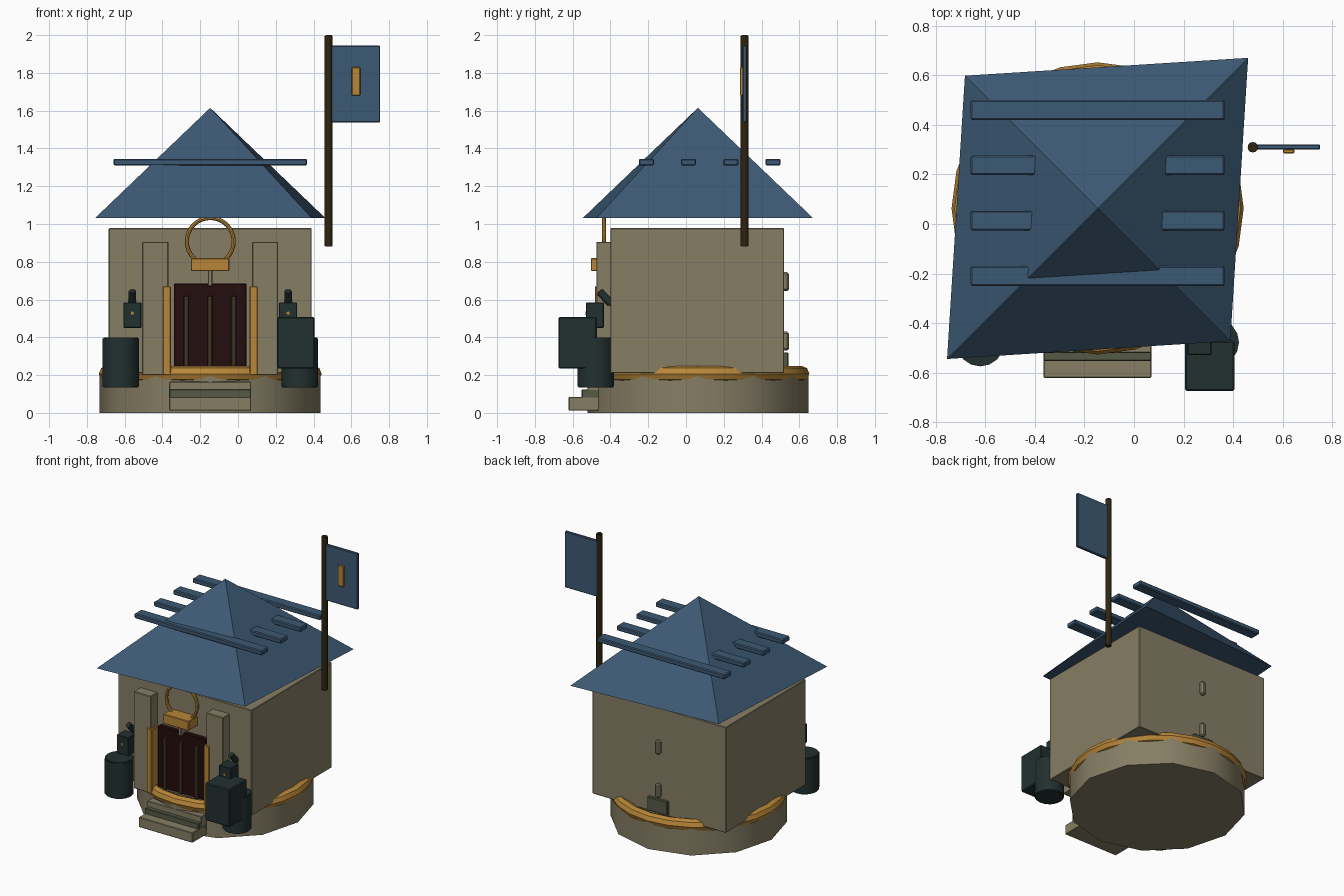
import bpy, bmesh, math
from mathutils import Matrix, Vector

if "Cube" in bpy.data.objects:
    bpy.data.objects.remove(bpy.data.objects["Cube"])

def mat(name, r, g, b):
    m = bpy.data.materials.new(name)
    m.diffuse_color = (r, g, b, 1)
    m.use_nodes = True
    m.node_tree.nodes["Principled BSDF"].inputs["Base Color"].default_value = m.diffuse_color
    return m

STONE = mat("tan stone", 0.24, 0.21, 0.13)
MOSS = mat("mossy stone", 0.09, 0.10, 0.06)
BLUE = mat("slate blue", 0.046, 0.10, 0.175)
GOLD = mat("gold", 0.48, 0.24, 0.04)
IRON = mat("dark green iron", 0.016, 0.029, 0.029)
DOOR = mat("dark red wood", 0.018, 0.004, 0.004)
BAR = mat("brown bar", 0.05, 0.036, 0.016)
POLE = mat("dark brown pole", 0.027, 0.017, 0.005)

def finish(name, bm, m, smooth=False):
    bmesh.ops.recalc_face_normals(bm, faces=bm.faces)
    me = bpy.data.meshes.new(name)
    bm.to_mesh(me)
    bm.free()
    me.materials.append(m)
    ob = bpy.data.objects.new(name, me)
    bpy.context.collection.objects.link(ob)
    if smooth:
        bpy.ops.object.select_all(action='DESELECT')
        ob.select_set(True)
        bpy.context.view_layer.objects.active = ob
        bpy.ops.object.shade_smooth_by_angle(angle=math.radians(40))
    return ob

def box(name, x, y, z, m, bevel=0.004):
    """Box from (min, max) pairs, with slightly softened edges."""
    bm = bmesh.new()
    bmesh.ops.create_cube(bm, size=1)
    for v in bm.verts:
        v.co = [(a + b) / 2 + c * (b - a) for (a, b), c in zip((x, y, z), v.co)]
    if bevel:
        bmesh.ops.bevel(bm, geom=bm.edges[:], offset=bevel, segments=1, affect='EDGES')
    return finish(name, bm, m)

def rod(name, p, q, r, m, sides=16, bevel=0.0):
    """Cylinder between two points."""
    p, q = Vector(p), Vector(q)
    bm = bmesh.new()
    mx = Matrix.Translation((p + q) / 2) @ (q - p).to_track_quat('Z', 'Y').to_matrix().to_4x4()
    bmesh.ops.create_cone(bm, cap_ends=True, segments=sides, radius1=r, radius2=r,
                          depth=(q - p).length, matrix=mx)
    if bevel:
        rims = [e for e in bm.edges if any(len(f.verts) > 4 for f in e.link_faces)]
        bmesh.ops.bevel(bm, geom=rims, offset=bevel, segments=2, affect='EDGES')
    return finish(name, bm, m, True)

def ring(name, centre, R, r, m, n, k, upright=False):
    """Torus, lying flat or standing to face the front."""
    bm = bmesh.new()
    rows = []
    for i in range(n):
        a = 2 * math.pi * i / n
        row = []
        for j in range(k):
            b = 2 * math.pi * j / k
            d, h = R + r * math.cos(b), r * math.sin(b)
            c = (d * math.cos(a), h, d * math.sin(a)) if upright else (d * math.cos(a), d * math.sin(a), h)
            row.append(bm.verts.new(Vector(centre) + Vector(c)))
        rows.append(row)
    for i in range(n):
        for j in range(k):
            s, t = rows[i], rows[(i + 1) % n]
            bm.faces.new((s[j], t[j], t[(j + 1) % k], s[(j + 1) % k]))
    return finish(name, bm, m, True)

CX, CY = -0.147, 0.063

# round plinth with gold rim
rod("plinth", (CX, CY, 0), (CX, CY, 0.21), 0.585, STONE, 12)
ring("plinth_rim", (CX, CY, 0.207), 0.548, 0.042, GOLD, 24, 8)

# main hall
box("hall", (-0.685, 0.39), (-0.40, 0.52), (0.21, 0.978), STONE)

# pyramid roof on a slightly diamond-shaped plan
bm = bmesh.new()
apex = bm.verts.new((CX, CY, 1.615))
eaves = []
for i in range(4):
    a, r = math.pi / 4 + i * math.pi / 2, (0.86, 0.758)[i % 2]
    eaves.append(bm.verts.new((CX + r * math.cos(a), CY + r * math.sin(a), 1.033)))
for i in range(4):
    bm.faces.new((eaves[i], eaves[(i + 1) % 4], apex))
bm.faces.new(eaves[::-1])
finish("roof", bm, BLUE)

# slats running through the roof
for i in range(4):
    y = -0.21 + i * 0.2235
    box(f"roof_slat_{i}", (-0.66, 0.366), (y - 0.04, y + 0.04), (1.31, 1.345), BLUE, 0.006)

# door, its bars, and the gold surround
box("door", (-0.34, 0.045), (-0.435, -0.39), (0.24, 0.685), DOOR)
for i in range(3):
    x = -0.275 + i * 0.126
    box(f"door_bar_{i}", (x - 0.013, x + 0.013), (-0.452, -0.43), (0.24, 0.62), BAR)
box("keystone_stem", (CX - 0.012, CX + 0.012), (-0.46, -0.39), (0.67, 0.76), STONE)
box("lintel", (-0.25, -0.045), (-0.503, -0.40), (0.75, 0.82), GOLD)
ring("door_ring", (CX, -0.435, 0.908), 0.124, 0.011, GOLD, 32, 8, True)

# mirrored parts either side of the door
for side, s in (("left", -1), ("right", 1)):
    def span(c, h):
        return (CX + s * c - h, CX + s * c + h)
    box(f"pilaster_{side}", span(0.291, 0.069), (-0.475, -0.39), (0.20, 0.905), STONE)
    box(f"door_jamb_{side}", span(0.23, 0.021), (-0.483, -0.40), (0.20, 0.67), GOLD)
    lx = CX + s * 0.412
    box(f"lantern_{side}", span(0.412, 0.048), (-0.53, -0.435), (0.45, 0.585), IRON)
    rod(f"lantern_arm_{side}", (lx, -0.46, 0.645), (lx, -0.395, 0.575), 0.021, IRON, 10, 0.006)
    rod(f"lantern_light_{side}", (lx, -0.533, 0.528), (lx, -0.52, 0.528), 0.009, GOLD, 8)
    bx = CX + s * 0.474
    rod(f"barrel_{side}", (bx, -0.478, 0.135), (bx, -0.478, 0.40), 0.097, IRON, 16, 0.006)

# crate beside the right barrel
box("crate", (0.207, 0.405), (-0.675, -0.472), (0.235, 0.508), IRON, 0.006)

# front steps
box("step_low", (-0.365, 0.07), (-0.622, -0.45), (0.012, 0.085), STONE)
box("step_middle", (-0.365, 0.07), (-0.553, -0.42), (0.05, 0.125), MOSS)
box("step_top", (-0.365, 0.07), (-0.522, -0.40), (0.09, 0.165), STONE)

# back wall details
box("back_block", (CX - 0.08, CX + 0.08), (0.50, 0.542), (0.22, 0.32), MOSS)
for i, z in enumerate((0.33, 0.645)):
    box(f"back_knob_{i}", (CX - 0.018, CX + 0.018), (0.50, 0.545), (z, z + 0.1), STONE, 0.01)

# flag on its pole
rod("flag_pole", (0.48, 0.31, 0.88), (0.48, 0.31, 2.0), 0.021, POLE, 12, 0.004)
box("flag", (0.49, 0.752), (0.30, 0.322), (1.538, 1.945), BLUE)
box("flag_emblem", (0.602, 0.648), (0.285, 0.302), (1.68, 1.83), GOLD)
